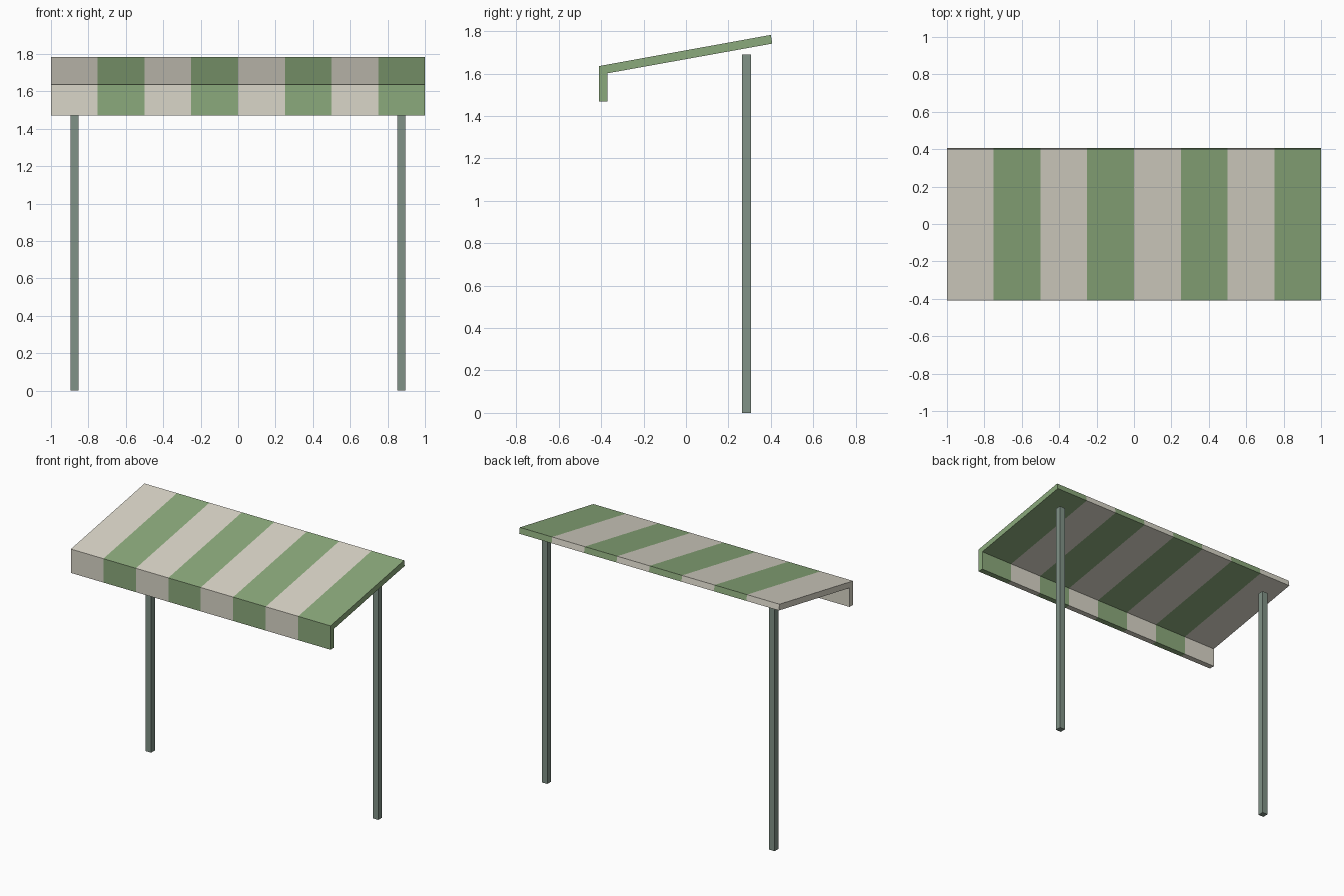
import bpy
import bmesh

cube = bpy.data.objects.get("Cube")
if cube:
    bpy.data.objects.remove(cube, do_unlink=True)


def material(name, rgb):
    mat = bpy.data.materials.new(name)
    mat.use_nodes = True
    color = (*rgb, 1.0)
    mat.diffuse_color = color
    mat.node_tree.nodes["Principled BSDF"].inputs["Base Color"].default_value = color
    return mat


def finish(bm, name, mats):
    bmesh.ops.recalc_face_normals(bm, faces=bm.faces)
    mesh = bpy.data.meshes.new(name)
    bm.to_mesh(mesh)
    bm.free()
    for mat in mats:
        mesh.materials.append(mat)
    obj = bpy.data.objects.new(name, mesh)
    bpy.context.scene.collection.objects.link(obj)
    return obj


cream = material("cream canvas", (0.70, 0.67, 0.58))
green = material("green canvas", (0.26, 0.40, 0.20))
metal = material("grey green metal", (0.22, 0.29, 0.245))

# Canopy: side profile of sloping roof and hanging valance, swept along x
STRIPES = 8
WIDTH = 2 / STRIPES
profile = [(-0.41, 1.47), (-0.37, 1.47), (-0.37, 1.602),
           (0.407, 1.742), (0.40, 1.783), (-0.41, 1.636)]
bm = bmesh.new()
rings = [[bm.verts.new((-1 + i * WIDTH, y, z)) for y, z in profile]
         for i in range(STRIPES + 1)]
count = len(profile)
for i in range(STRIPES):
    a, b = rings[i], rings[i + 1]
    for j in range(count):
        k = (j + 1) % count
        face = bm.faces.new((a[j], a[k], b[k], b[j]))
        face.material_index = i % 2

# End caps, split at the fold between roof and valance
for ring, index in ((rings[0], 0), (rings[-1], 1)):
    for corners in ((0, 1, 2, 5), (2, 3, 4, 5)):
        bm.faces.new([ring[c] for c in corners]).material_index = index
finish(bm, "striped_canopy", [cream, green])

# Square rear posts
for side, x in (("right", -0.875), ("left", 0.875)):
    bm = bmesh.new()
    bmesh.ops.create_cube(bm, size=1)
    bmesh.ops.scale(bm, vec=(0.042, 0.042, 1.69), verts=bm.verts)
    bmesh.ops.translate(bm, vec=(x, 0.285, 0.845), verts=bm.verts)
    finish(bm, side + "_post", [metal])
